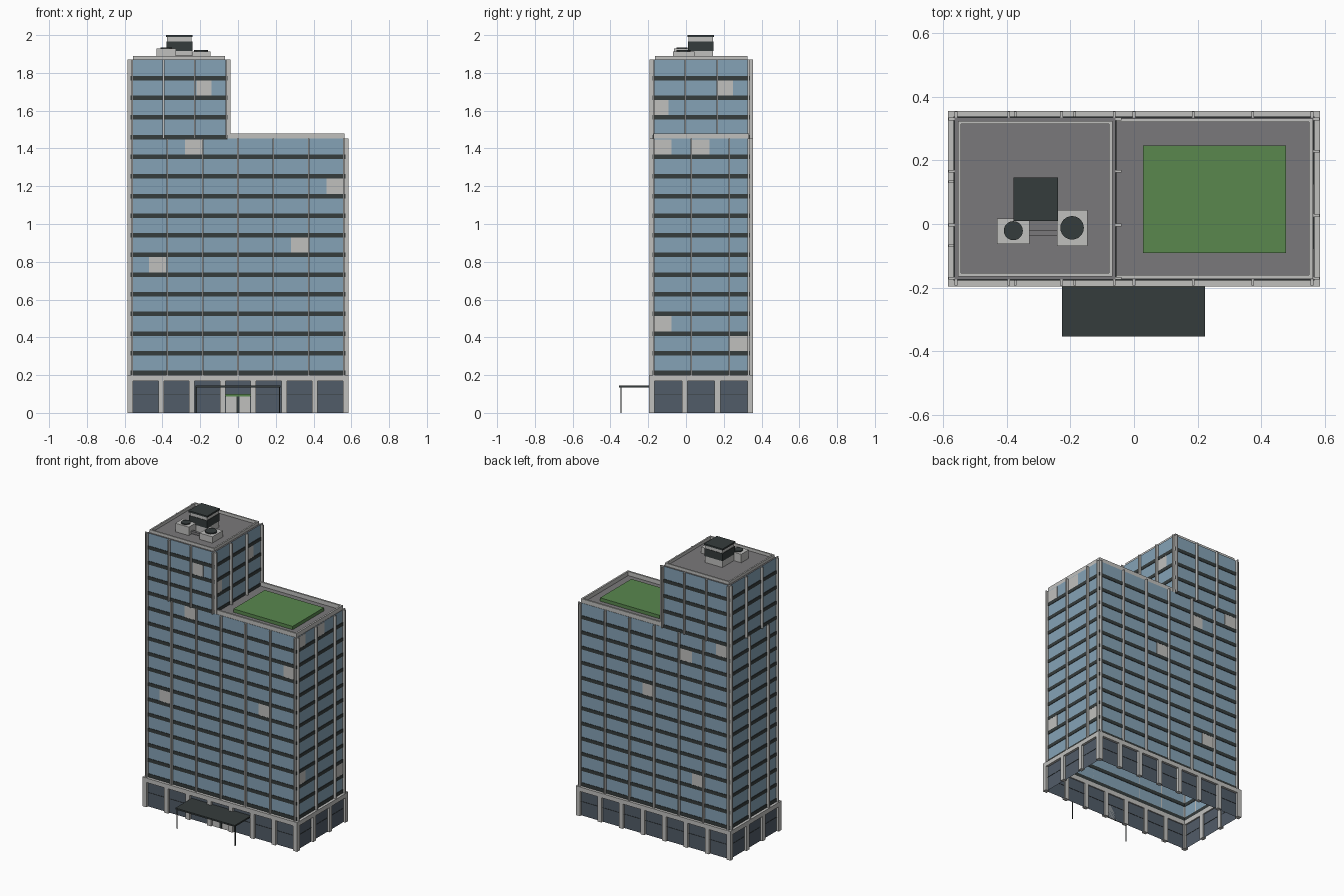
import bpy, bmesh, math
from mathutils import Matrix

if "Cube" in bpy.data.objects:
    bpy.data.objects.remove(bpy.data.objects["Cube"])


def material(name, rgb):
    m = bpy.data.materials.new(name)
    m.diffuse_color = (*rgb, 1)
    m.use_nodes = True
    m.node_tree.nodes["Principled BSDF"].inputs["Base Color"].default_value = m.diffuse_color
    return m


GLASS = material("blue_glass", (0.235, 0.365, 0.47))
DARK = material("dark_metal", (0.036, 0.045, 0.045))
STONE = material("light_concrete", (0.53, 0.53, 0.515))
ROOF = material("roof_grey", (0.195, 0.19, 0.197))
GREEN = material("lawn_green", (0.1, 0.245, 0.076))
SHOP = material("shop_glass", (0.083, 0.107, 0.14))


def finish(name, bm, *mats):
    me = bpy.data.meshes.new(name)
    bm.to_mesh(me)
    bm.free()
    for m in mats:
        me.materials.append(m)
    ob = bpy.data.objects.new(name, me)
    bpy.context.collection.objects.link(ob)
    return ob


def add_box(bm, b):
    x0, x1, y0, y1, z0, z1 = b
    mat = Matrix.Translation(((x0 + x1) / 2, (y0 + y1) / 2, (z0 + z1) / 2)) \
        @ Matrix.Diagonal((x1 - x0, y1 - y0, z1 - z0, 1))
    return bmesh.ops.create_cube(bm, size=1, matrix=mat)["verts"]


def boxes(name, mat, items):
    bm = bmesh.new()
    for b in items:
        add_box(bm, b)
    return finish(name, bm, mat)


def ring(x0, x1, y0, y1, z0, z1, t):
    """Four bars that frame a rectangle, t wide, measured inward."""
    return [(x0, x1, y0, y0 + t, z0, z1), (x0, x1, y1 - t, y1, z0, z1),
            (x1 - t, x1, y0 + t, y1 - t, z0, z1), (x0, x0 + t, y0 + t, y1 - t, z0, z1)]


def shell(name, b, wall, top=None):
    """Box open at the bottom; the top is either roofed or open too."""
    bm = bmesh.new()
    add_box(bm, b)
    bm.normal_update()
    drop = [f for f in bm.faces if f.normal.z < -0.5 or (top is None and f.normal.z > 0.5)]
    bmesh.ops.delete(bm, geom=drop, context='FACES')
    for f in bm.faces:
        f.material_index = 1 if f.normal.z > 0.5 else 0
    return finish(name, bm, wall, top or wall)


def disc(name, x, y, z0, z1, r, mat):
    bm = bmesh.new()
    bmesh.ops.create_cone(bm, cap_ends=True, segments=24, radius1=r, radius2=r, depth=z1 - z0,
                          matrix=Matrix.Translation((x, y, (z0 + z1) / 2)))
    return finish(name, bm, mat)


X0, X1, Y0, Y1 = -0.565, 0.565, -0.175, 0.335   # main tower plan
UX = -0.058                                     # right side of upper tower
FLOOR = 0.104

# Glass bodies
shell("main_tower", (X0, X1, Y0, Y1, 0.19, 1.452), GLASS, ROOF)
shell("upper_tower", (X0, UX, Y0, Y1, 1.452, 1.87), GLASS, ROOF)

# Dark floor bands
e = 0.003
bands = []
for k in range(16):
    z = 0.212 + FLOOR * k
    bands += ring(X0 - e, (X1 if k < 12 else UX) + e, Y0 - e, Y1 + e, z - 0.012, z + 0.012, 2 * e)
boxes("floor_bands", DARK, bands)

# Slim vertical mullions on all four walls
W, P = 0.0042, 0.019


def mullions(name, x1, xs, right_ys, left_ys, z0, z1):
    items = []
    for x in xs:
        items += [(x - W, x + W, Y0 - P, Y0, z0, z1), (x - W, x + W, Y1, Y1 + P, z0, z1)]
    items += [(x1, x1 + P, y - W, y + W, z0, z1) for y in right_ys]
    items += [(X0 - P, X0, y - W, y + W, z0, z1) for y in left_ys]
    boxes(name, STONE, items)


mullions("main_mullions", X1, [X0 + W + (X1 - X0 - 2 * W) / 6 * i for i in range(7)],
         [Y0 + W, 0.027, 0.229, Y1 - W], [Y0 + W, -0.069, 0.133, Y1 - W], 0.2, 1.452)
mullions("upper_mullions", UX, [X0 + W + (UX - X0 - 2 * W) / 3 * i for i in range(4)],
         [Y0 + W, -0.003, 0.166, Y1 - W], [Y0 + W, -0.003, 0.166, Y1 - W], 1.452, 1.87)

# Pale blinds behind some windows: wall coordinate and floor number
bl = []
for x, w, k in [(-0.28, 0.09, 11), (0.468, 0.09, 9), (0.28, 0.09, 6), (-0.47, 0.09, 5), (-0.22, 0.08, 14)]:
    bl.append((x, x + w, Y0 - 0.002, Y0 + 0.002, 0.224 + FLOOR * k, 0.304 + FLOOR * k))
for x, k in [(-0.28, 10), (-0.555, 11), (0.005, 7), (-0.37, 2)]:
    bl.append((x, x + 0.09, Y1 - 0.002, Y1 + 0.002, 0.224 + FLOOR * k, 0.304 + FLOOR * k))
for y, k in [(-0.173, 2), (0.23, 1), (-0.173, 11), (0.03, 11), (-0.173, 13), (0.17, 14)]:
    x = X1 if k < 12 else UX
    bl.append((x - 0.002, x + 0.002, y, y + (0.095 if k < 12 else 0.08), 0.224 + FLOOR * k, 0.304 + FLOOR * k))
boxes("window_blinds", STONE, bl)

# Podium: shop glass, cornice, columns and window rails
PX, PY0, PY1 = 0.586, -0.197, 0.356
shell("podium_glass", (-0.57, 0.57, -0.18, 0.34, 0, 0.19), SHOP)
boxes("podium_cornice", STONE, ring(-PX, PX, PY0, PY1, 0.17, 0.2, 0.025))
cols = []
for i in range(8):
    x = -0.57 + 0.16286 * i
    for y in (PY0, PY1 - 0.026):
        cols.append((x - 0.015, x + 0.015, y, y + 0.026, 0, 0.17))
for i in range(4):
    y = -0.181 + 0.174 * i
    for x in (-PX, PX - 0.026):
        cols.append((x, x + 0.026, y - 0.015, y + 0.015, 0, 0.17))
boxes("podium_columns", STONE, cols)
boxes("shop_window_rails", DARK, ring(-0.572, 0.572, -0.182, 0.342, 0.094, 0.097, 0.004))

# Entrance doors with a green strip above
boxes("entrance_doors", STONE, [(-0.064, -0.008, -0.187, -0.18, 0, 0.088), (0.008, 0.064, -0.187, -0.18, 0, 0.088)])
boxes("door_frame", DARK, [(-0.008, 0.008, -0.188, -0.18, 0, 0.088)])
boxes("door_header", GREEN, [(-0.066, 0.066, -0.188, -0.18, 0.088, 0.1)])

# Entrance canopy on two slim posts
boxes("entrance_canopy", DARK, [(-0.226, 0.224, -0.355, -0.18, 0.134, 0.144)])
boxes("canopy_posts", DARK, [(x - 0.0027, x + 0.0027, -0.346, -0.3406, 0, 0.134) for x in (-0.221, 0.219)])

# Parapets and roof garden
boxes("main_parapet", STONE, ring(UX, X1 - 0.002, Y0 + 0.002, Y1 - 0.002, 1.452, 1.48, 0.012)[:3])
boxes("upper_parapet", STONE, ring(-0.555, -0.068, -0.165, 0.325, 1.87, 1.89, 0.01))
boxes("roof_lawn", GREEN, [(0.029, 0.478, -0.091, 0.247, 1.452, 1.475)])

# Rooftop lift house in layers
boxes("lift_house_walls", STONE, [(-0.375, -0.245, 0.014, 0.142, 1.87, 1.99)])
boxes("lift_house_louvres", DARK, [(-0.378, -0.242, 0.011, 0.145, 1.915, 1.967)])
boxes("lift_house_cap", DARK, [(-0.38, -0.24, 0.009, 0.147, 1.989, 2.0)])

# Cooling units with round fans and a linking duct
boxes("cooling_units", STONE, [(-0.431, -0.329, -0.063, 0.018, 1.87, 1.928),
                               (-0.243, -0.146, -0.069, 0.044, 1.87, 1.913)])
disc("left_fan", -0.38, -0.021, 1.928, 1.935, 0.03, DARK)
disc("right_fan", -0.195, -0.012, 1.913, 1.921, 0.037, DARK)
boxes("cooling_duct", ROOF, [(-0.329, -0.243, -0.038, -0.02, 1.875, 1.892)])
